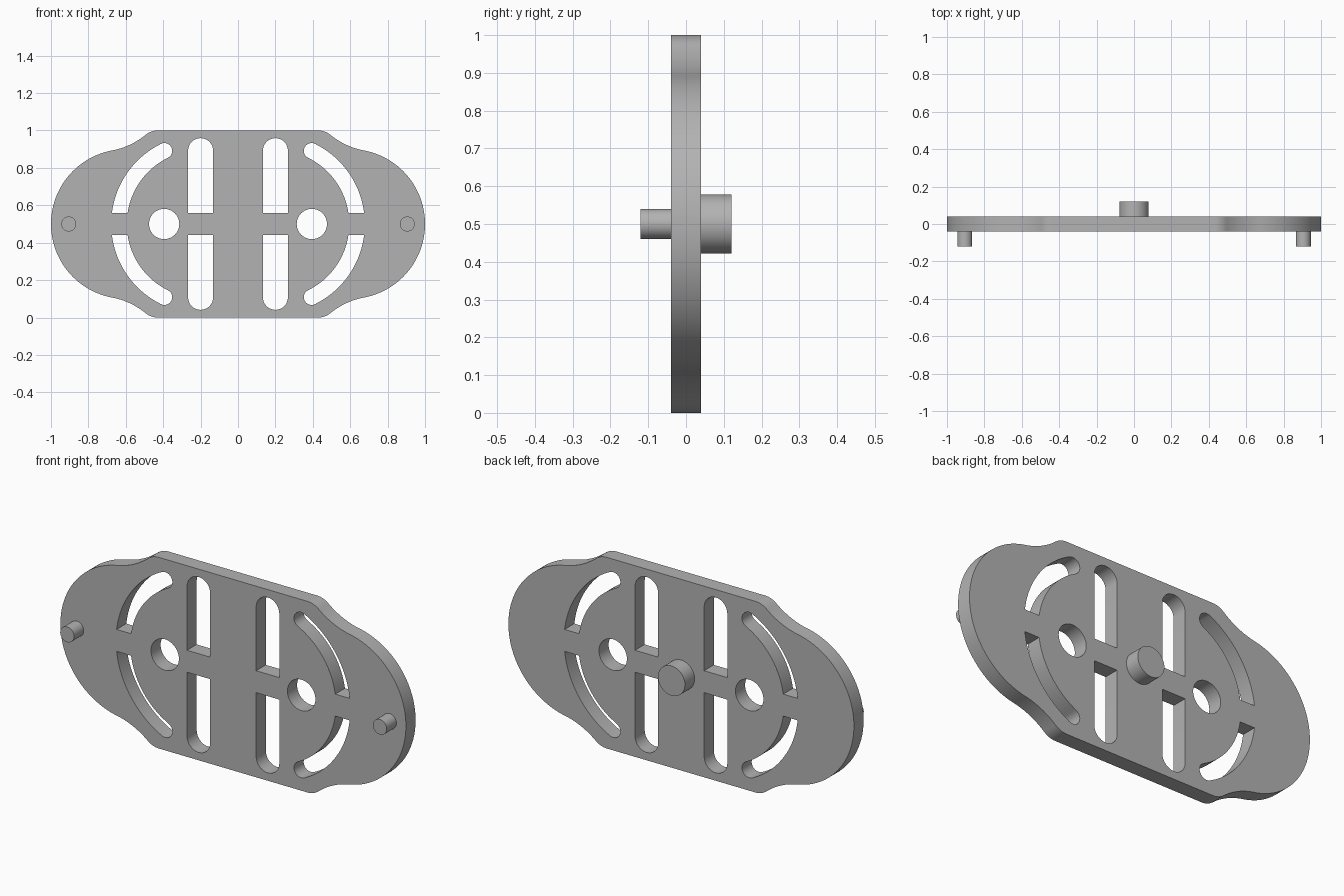
import bpy, bmesh
from math import atan2, cos, sin, pi, hypot, radians, asin, sqrt

cube = bpy.data.objects.get("Cube")
if cube:
    bpy.data.objects.remove(cube, do_unlink=True)

grey = bpy.data.materials.new("plain grey")
grey.use_nodes = True
COLOR = (0.45, 0.45, 0.45, 1)
grey.diffuse_color = COLOR
grey.node_tree.nodes["Principled BSDF"].inputs["Base Color"].default_value = COLOR

HALF = 0.04      # half plate thickness
MID = 0.5        # height of the plate centre
WEB = 0.0575     # half height of the bridge between slots


def arc(cx, cy, r, a0, a1, n=16):
    """Points along an arc from angle a0 to a1."""
    return [(cx + r * cos(a0 + (a1 - a0) * i / n),
             cy + r * sin(a0 + (a1 - a0) * i / n)) for i in range(n + 1)]


def mirror(pts, sx, sy):
    return [(x * sx, y * sy) for x, y in pts]


def outline():
    """Round ends blended into a flat-sided middle."""
    end_x, end_r, cove_r, corner_r = 0.6, 0.4, 0.4, 0.1
    cove_x, cove_y = 0.748, 0.786
    corner_y = 0.5 - corner_r
    corner_x = cove_x - sqrt((cove_r + corner_r) ** 2 - (cove_y - corner_y) ** 2)
    a = atan2(cove_y, cove_x - end_x)
    b = atan2(cove_y - corner_y, cove_x - corner_x)
    quarter = arc(end_x, 0, end_r, 0, a, 32)
    quarter += arc(cove_x, cove_y, cove_r, a + pi, b + pi)[1:]
    quarter += arc(corner_x, corner_y, corner_r, b, pi / 2, 8)[1:]
    half = quarter + mirror(quarter, -1, 1)[::-1]
    return half + mirror(half, 1, -1)[::-1][1:-1]


def straight_slot():
    r = 0.067
    return [(0.2 - r, WEB), (0.2 + r, WEB)] + arc(0.2, 0.459 - r, r, 0, pi)


def curved_slot():
    cx, r_in, r_out, end = 0.2, 0.395, 0.478, radians(63.7)
    mid, cap = (r_in + r_out) / 2, (r_out - r_in) / 2
    pts = arc(cx, 0, r_out, asin(WEB / r_out), end, 24)
    pts += arc(cx + mid * cos(end), mid * sin(end), cap, end, end + pi, 12)[1:]
    return pts + arc(cx, 0, r_in, end, asin(WEB / r_in), 24)[1:]


def finish(obj):
    obj.data.materials.clear()
    obj.data.materials.append(grey)
    bpy.ops.object.select_all(action='DESELECT')
    obj.select_set(True)
    bpy.context.view_layer.objects.active = obj
    bpy.ops.object.shade_smooth_by_angle(angle=radians(30))


# Plate: filled outline with slots and holes, extruded
loops = [outline()]
for sx in (1, -1):
    loops.append(arc(sx * 0.395, 0, 0.081, 0, 2 * pi, 48)[:-1])
    for sy in (1, -1):
        loops += [mirror(straight_slot(), sx, sy), mirror(curved_slot(), sx, sy)]

curve = bpy.data.curves.new("plate_profile", 'CURVE')
curve.dimensions = '2D'
curve.fill_mode = 'BOTH'
curve.extrude = HALF
for pts in loops:
    spline = curve.splines.new('POLY')
    spline.points.add(len(pts) - 1)
    for p, (x, y) in zip(spline.points, pts):
        p.co = (x, y, 0, 1)
    spline.use_cyclic_u = True
plate = bpy.data.objects.new("slotted_plate", curve)
bpy.context.collection.objects.link(plate)
plate.location.z = MID
plate.rotation_euler.x = pi / 2
bpy.ops.object.select_all(action='DESELECT')
plate.select_set(True)
bpy.context.view_layer.objects.active = plate
bpy.ops.object.convert(target='MESH')
plate = bpy.context.view_layer.objects.active
bm = bmesh.new()
bm.from_mesh(plate.data)
bmesh.ops.remove_doubles(bm, verts=bm.verts, dist=0.0001)
bmesh.ops.recalc_face_normals(bm, faces=bm.faces)
bm.to_mesh(plate.data)
bm.free()
finish(plate)


# Round pins on the front and boss on the back
def pin(name, x, side, r):
    depth = 0.08
    bpy.ops.mesh.primitive_cylinder_add(
        vertices=48, radius=r, depth=depth, end_fill_type='NGON',
        location=(x, side * (HALF + depth / 2), MID), rotation=(pi / 2, 0, 0))
    obj = bpy.context.object
    obj.name = name
    finish(obj)


pin("left_front_pin", 0.905, -1, 0.04)
pin("right_front_pin", -0.905, -1, 0.04)
pin("back_boss", 0, 1, 0.078)
